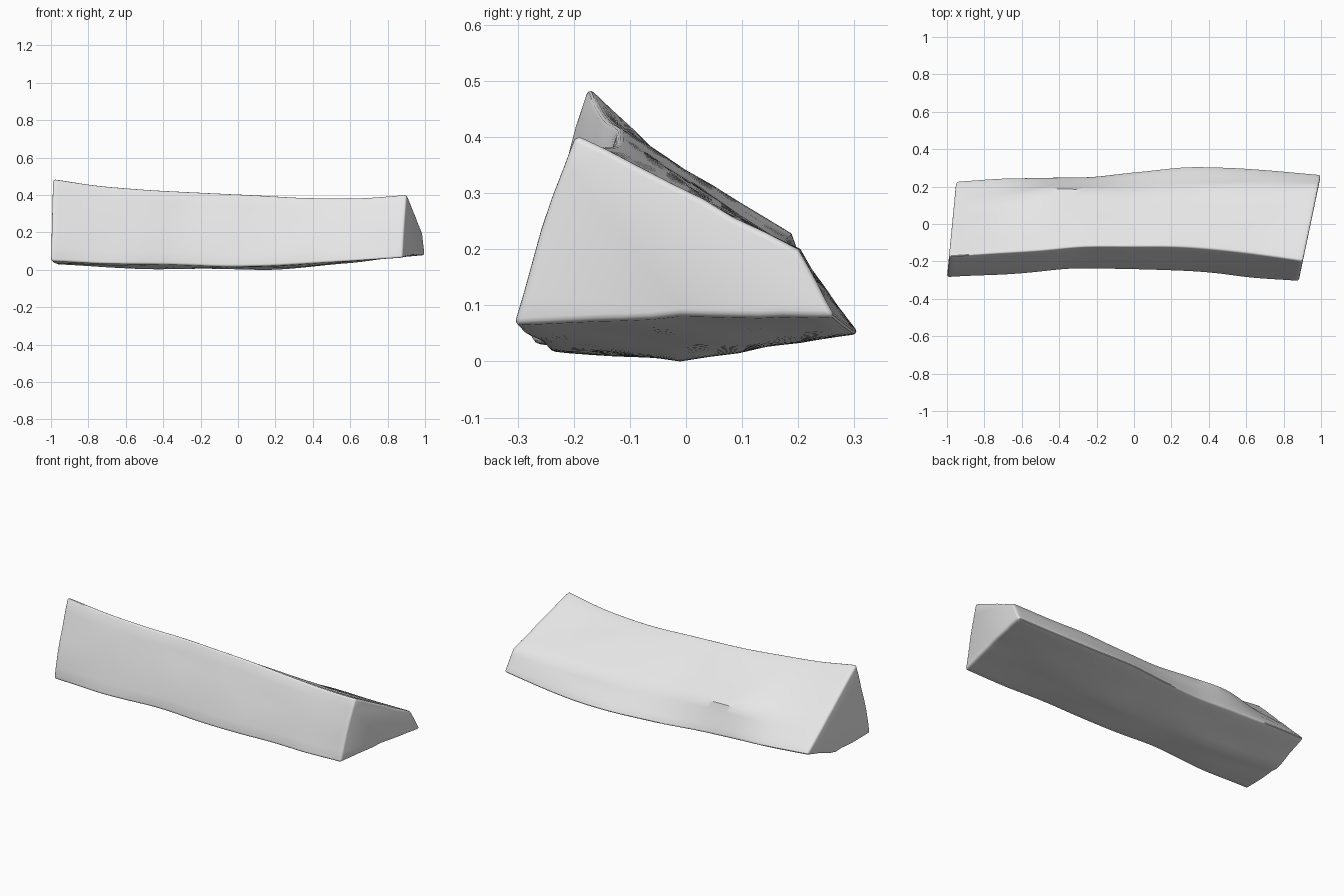
import bpy
import bmesh
import math
from mathutils import Vector, noise

default_cube = bpy.data.objects.get("Cube")
if default_cube:
    bpy.data.objects.remove(default_cube, do_unlink=True)

# Edge lines of the split log, sampled evenly from the right end to the left end
FRONT_Y = [-.288, -.275, -.26, -.242, -.244, -.25, -.265, -.29, -.307]
FRONT_Z = [.045, .035, .03, .025, .018, .022, .035, .05, .065]
RIDGE_Y = [-.175, -.16, -.145, -.122, -.12, -.122, -.137, -.165, -.2]
RIDGE_Z = [.492, .457, .435, .418, .407, .397, .388, .388, .407]
SHOULDER_Y = [.1, .14, .185, .18, .17, .19, .2, .2, .2]
SHOULDER_Z = [.225, .215, .228, .22, .21, .2, .2, .2, .2]
BACK_Y = [.23, .25, .25, .255, .285, .308, .302, .29, .267]
BACK_Z = [.1, .085, .075, .06, .05, .05, .05, .06, .078]
BELLY_Y = [-.01] * len(BACK_Y)
BELLY_Z = [.03, .015, .005, .003, .002, .004, .02, .05, .08]

RINGS = 60
# Each edge line is followed by the number of steps to the next one
EDGES = [
    (FRONT_Y, FRONT_Z, 6),
    (RIDGE_Y, RIDGE_Z, 7),
    (SHOULDER_Y, SHOULDER_Z, 4),
    (BACK_Y, BACK_Z, 6),
    (BELLY_Y, BELLY_Z, 6),
]


def smooth_sample(values, t):
    """Smooth curve through evenly spaced values, with t from 0 to 1."""
    last = len(values) - 1
    position = t * last
    i = min(int(position), last - 1)
    f = position - i
    a, b = values[i], values[i + 1]
    before = values[i - 1] if i > 0 else 2 * a - b
    after = values[i + 2] if i + 2 <= last else 2 * b - a
    slope_a, slope_b = (b - before) / 2, (after - a) / 2
    g = 1 - f
    return (a * g * g * (1 + 2 * f) + b * f * f * (3 - 2 * f)
            + slope_a * f * g * g - slope_b * f * f * g)


def ring_points(t):
    """One cross-section, with slanted ends and a stretched wood grain."""
    corners = [Vector((0, smooth_sample(ys, t), smooth_sample(zs, t)))
               for ys, zs, steps in EDGES]
    front, back = corners[0].y, corners[3].y
    centre = sum(corners, Vector()) / len(corners)
    points = []
    for index, (ys, zs, steps) in enumerate(EDGES):
        start, end = corners[index], corners[(index + 1) % len(corners)]
        for step in range(steps):
            f = step / steps
            point = start.lerp(end, f)
            outward = (point - centre).normalized()
            if index == 0:
                point.y -= .007 * math.sin(math.pi * f)
            across = (point.y - front) / (back - front)
            x_start, x_end = -1 + .05 * across, .88 + .12 * across
            point.x = x_start + (x_end - x_start) * t
            grain = noise.noise(Vector((point.x * 3, point.y * 14, point.z * 14)))
            point += outward * grain * .006
            point.z = max(point.z, 0)
            points.append(point)
    return points


# Loft the cross-sections and close both cut ends
bm = bmesh.new()
rings = [[bm.verts.new(p) for p in ring_points(r / RINGS)]
         for r in range(RINGS + 1)]
for near, far in zip(rings, rings[1:]):
    for k in range(len(near)):
        n = (k + 1) % len(near)
        bm.faces.new((near[k], near[n], far[n], far[k]))
bm.faces.new(rings[0])
bm.faces.new(rings[-1])
bmesh.ops.recalc_face_normals(bm, faces=bm.faces)
mesh = bpy.data.meshes.new("log_wedge")
bm.to_mesh(mesh)
bm.free()

log = bpy.data.objects.new("log_wedge", mesh)
bpy.context.collection.objects.link(log)

# Pale grey material
grey = bpy.data.materials.new("pale_grey")
grey.use_nodes = True
grey.diffuse_color = (.8, .8, .8, 1)
for node in grey.node_tree.nodes:
    if node.type == 'BSDF_PRINCIPLED':
        node.inputs["Base Color"].default_value = grey.diffuse_color
mesh.materials.append(grey)

# Soften the worn edges, then shade smoothly
bevel = log.modifiers.new("worn_edges", 'BEVEL')
bevel.width = .012
bevel.segments = 3
bevel.limit_method = 'ANGLE'
bevel.angle_limit = math.radians(50)

bpy.ops.object.select_all(action='DESELECT')
log.select_set(True)
bpy.context.view_layer.objects.active = log
bpy.ops.object.convert(target='MESH')
bpy.ops.object.shade_smooth_by_angle(angle=math.radians(40))
